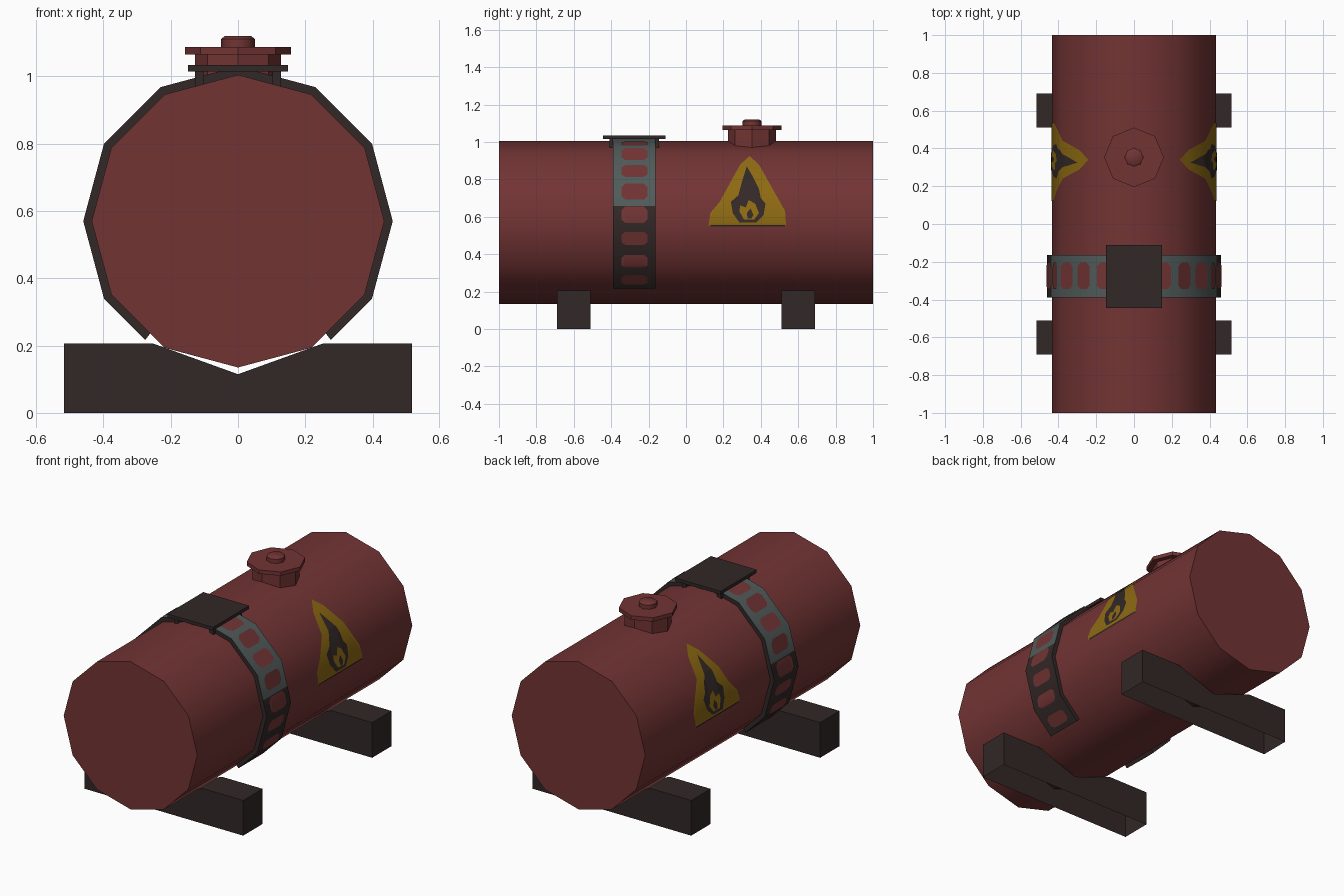
import bpy, bmesh, math
from math import sin, cos, radians

if "Cube" in bpy.data.objects:
    bpy.data.objects.remove(bpy.data.objects["Cube"])

CZ, R_TANK, R_STRAP = 0.57, 0.435, 0.46


def material(name, rgb):
    m = bpy.data.materials.new(name)
    m.diffuse_color = (*rgb, 1)
    m.use_nodes = True
    m.node_tree.nodes["Principled BSDF"].inputs["Base Color"].default_value = m.diffuse_color
    return m


RED = material("rust_red", (0.170, 0.034, 0.034))
DARK = material("dark_iron", (0.032, 0.021, 0.020))
TEAL = material("grey_teal", (0.080, 0.105, 0.102))
YELLOW = material("warning_yellow", (0.270, 0.145, 0.006))


def finish(bm, name, mats, smooth=None, recalc=True):
    if recalc:
        bmesh.ops.recalc_face_normals(bm, faces=bm.faces)
    me = bpy.data.meshes.new(name)
    bm.to_mesh(me)
    bm.free()
    for m in mats:
        me.materials.append(m)
    if smooth:
        for p in me.polygons:
            p.use_smooth = True
        me.set_sharp_from_angle(angle=radians(smooth))
    ob = bpy.data.objects.new(name, me)
    bpy.context.collection.objects.link(ob)
    return ob


def lathe(name, profile, n, centre, mat, smooth=None, along_y=False):
    """Closed n-sided solid from (radius, height) rings."""
    bm = bmesh.new()
    rings = []
    for r, h in profile:
        ring = []
        for i in range(n):
            a = 2 * math.pi * i / n
            p = (r * sin(a), h, r * cos(a)) if along_y else (r * sin(a), r * cos(a), h)
            ring.append(bm.verts.new([p[k] + centre[k] for k in range(3)]))
        rings.append(ring)
    for a, b in zip(rings, rings[1:]):
        for i in range(n):
            j = (i + 1) % n
            bm.faces.new((a[i], a[j], b[j], b[i]))
    bm.faces.new(rings[0])
    bm.faces.new(rings[-1])
    return finish(bm, name, [mat], smooth)


def box(name, x0, x1, y0, y1, z0, z1, mat):
    bm = bmesh.new()
    bmesh.ops.create_cube(bm, size=1)
    for v in bm.verts:
        v.co = ((x0 + x1) / 2 + v.co.x * (x1 - x0),
                (y0 + y1) / 2 + v.co.y * (y1 - y0),
                (z0 + z1) / 2 + v.co.z * (z1 - z0))
    return finish(bm, name, [mat])


def ring_point(deg, r):
    """Point on the 12-sided section, angle measured from the top."""
    rr = r * cos(radians(15)) / cos(radians(deg % 30 - 15))
    return rr * sin(radians(deg)), CZ + rr * cos(radians(deg))


def side_x(z, r):
    """Half width of the 12-sided section at height z."""
    for k in range(6):
        xa, za = ring_point(30 * k, r)
        xb, zb = ring_point(30 * (k + 1), r)
        if zb - 1e-6 <= z <= za + 1e-6:
            return xa + (xb - xa) * (za - z) / (za - zb)
    return 0


def decal(name, outlines, r, mat, side):
    """Thin painted plates, drawn in (y, z) and wrapped on the section."""
    bm = bmesh.new()
    for pts in outlines:
        bm.faces.new([bm.verts.new((0, y, z)) for y, z in pts])
    bmesh.ops.triangulate(bm, faces=bm.faces[:])
    for k in range(1, 6):
        z = CZ + r * cos(radians(30 * k))
        bmesh.ops.bisect_plane(bm, geom=bm.verts[:] + bm.edges[:] + bm.faces[:],
                               plane_co=(0, 0, z), plane_no=(0, 0, 1))
    for v in bm.verts:
        v.co.x = side * side_x(v.co.z, r)
    bm.normal_update()
    for f in bm.faces:
        if f.normal.x * side < 0:
            f.normal_flip()
    return finish(bm, name, [mat], 40, recalc=False)


# Tank body
lathe("tank_body", [(R_TANK, -1), (R_TANK, 1)], 12, (0, 0, CZ), RED, 40, along_y=True)

# Filler neck, lid and knob
CAP = (0, 0.353, 0)
lathe("filler_neck", [(0.128, 0.95), (0.128, 1.067)], 8, CAP, RED)
lathe("filler_lid", [(0.158, 1.065), (0.158, 1.088)], 8, CAP, RED)
lathe("lid_knob", [(0.05, 1.085), (0.05, 1.112), (0.038, 1.121)], 8, CAP, RED, 50)

# Support feet: open underneath, shallow V notch on top
for label, yc in (("front", -0.6), ("back", 0.6)):
    bm = bmesh.new()
    outline = [(-0.517, 0), (-0.517, 0.207), (-0.255, 0.207), (0, 0.115),
               (0.255, 0.207), (0.517, 0.207), (0.517, 0)]
    a = [bm.verts.new((x, yc - 0.09, z)) for x, z in outline]
    b = [bm.verts.new((x, yc + 0.09, z)) for x, z in outline]
    bm.faces.new(a)
    bm.faces.new(b)
    for i in range(6):
        bm.faces.new((a[i], a[i + 1], b[i + 1], b[i]))
    finish(bm, label + "_foot", [DARK])

# Strap round the tank: teal on the upper outside, dark elsewhere
Y0, Y1, SPLIT = -0.39, -0.163, 78.5
angles = [-142, -120, -90, -SPLIT, -60, -30, 0, 30, 60, SPLIT, 90, 120, 142]
bm = bmesh.new()
rows = []
for d in angles:
    (xi, zi), (xo, zo) = ring_point(d, 0.43), ring_point(d, R_STRAP)
    rows.append([bm.verts.new(c) for c in
                 ((xi, Y0, zi), (xo, Y0, zo), (xo, Y1, zo), (xi, Y1, zi))])
for k, (a, b) in enumerate(zip(rows, rows[1:])):
    for i in range(3):
        f = bm.faces.new((a[i], a[i + 1], b[i + 1], b[i]))
        if i == 1 and abs(angles[k] + angles[k + 1]) / 2 < SPLIT:
            f.material_index = 1
bm.faces.new(rows[0])
bm.faces.new(rows[-1])
finish(bm, "strap", [DARK, TEAL], 40)

# Slots in the strap (tank colour showing through)
slots = []
for k in range(8):
    mid = 20 + 16.2 * k
    h = 5.6 if k < 5 else 4.6
    pts = []
    for y, t in ((-0.345, -.55), (-0.325, -1), (-0.225, -1), (-0.205, -.55),
                 (-0.205, .55), (-0.225, 1), (-0.325, 1), (-0.345, .55)):
        pts.append((y, ring_point(mid + t * h, R_STRAP + 0.003)[1]))
    slots.append(pts)

# Warning sign outlines
sign = [(0.12, 0.552), (0.13, 0.62), (0.18, 0.68), (0.29, 0.88), (0.34, 0.925),
        (0.39, 0.88), (0.47, 0.70), (0.53, 0.63), (0.535, 0.552)]
flame = [(0.325, 0.87), (0.36, 0.81), (0.39, 0.75), (0.40, 0.70), (0.425, 0.67),
         (0.415, 0.61), (0.375, 0.57), (0.285, 0.57), (0.25, 0.62), (0.24, 0.68),
         (0.28, 0.715), (0.30, 0.79)]
core = [(0.31, 0.585), (0.285, 0.63), (0.29, 0.66), (0.32, 0.65), (0.335, 0.69),
        (0.37, 0.67), (0.39, 0.62), (0.365, 0.585)]
base = [(0.13, 0.549), (0.13, 0.557), (0.53, 0.557), (0.53, 0.549)]
heart = [(0.33, 0.59), (0.325, 0.62), (0.345, 0.645), (0.36, 0.61), (0.35, 0.59)]
for label, s in (("right", 1), ("left", -1)):
    decal(label + "_strap_slots", slots, R_STRAP + 0.003, RED, s)
    decal(label + "_warning_triangle", [sign], R_TANK + 0.002, YELLOW, s)
    decal(label + "_flame", [flame, base], R_TANK + 0.004, DARK, s)
    decal(label + "_flame_core", [core], R_TANK + 0.006, YELLOW, s)
    decal(label + "_flame_heart", [heart], R_TANK + 0.008, DARK, s)

# Step plate on top of the strap with its four short legs
box("step_plate", -0.149, 0.149, -0.445, -0.11, 1.015, 1.034, DARK)
for i, x in enumerate((-0.115, 0.115)):
    for j, y in enumerate((-0.4, -0.155)):
        box(f"plate_leg_{i * 2 + j + 1}", x - 0.013, x + 0.013, y - 0.01, y + 0.01,
            0.965, 1.02, DARK)
